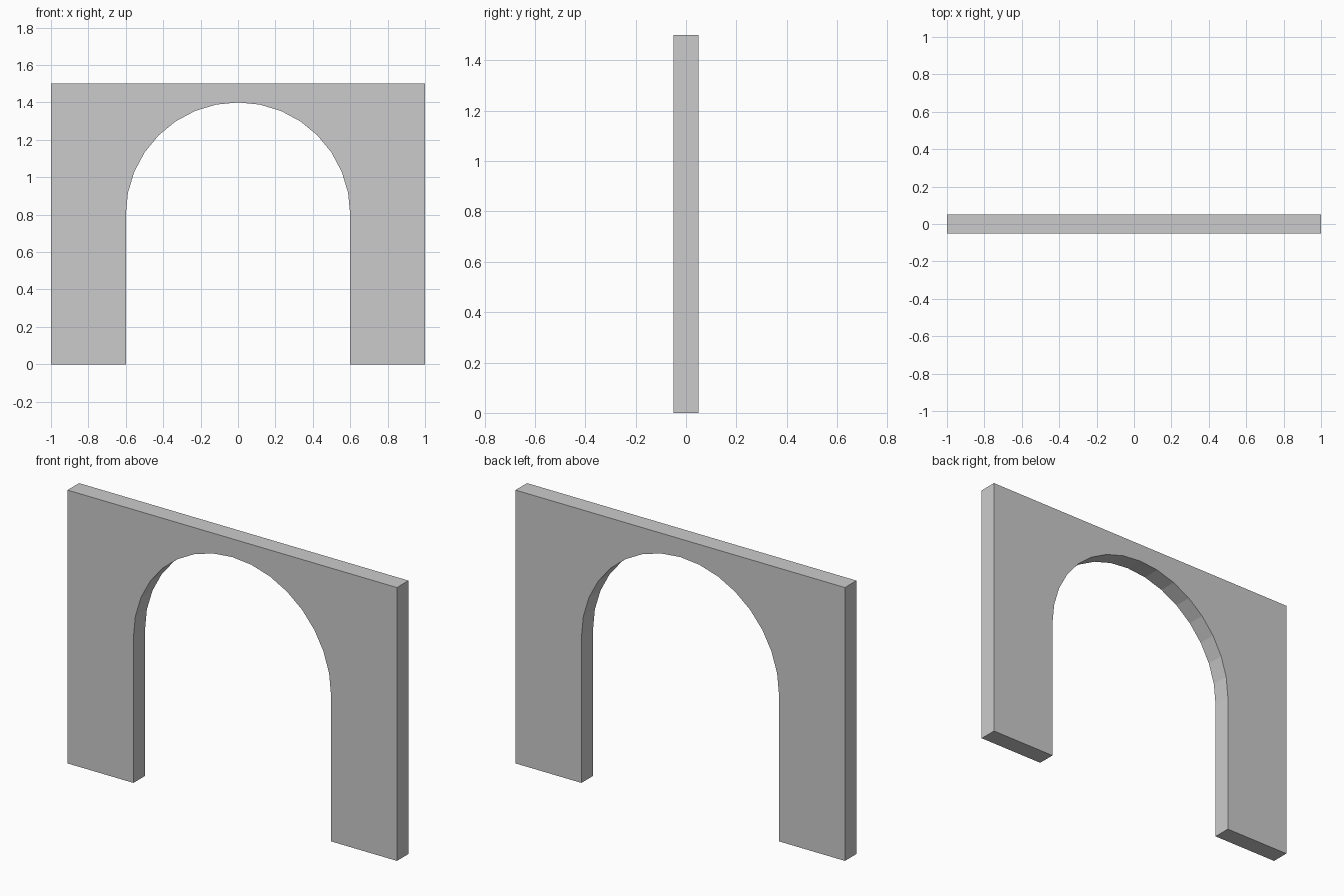
import bpy, bmesh
from math import sin, cos, pi

if "Cube" in bpy.data.objects:
    bpy.data.objects.remove(bpy.data.objects["Cube"])

HALF_WIDTH, HEIGHT, DEPTH = 1.0, 1.5, 0.1
RADIUS, SPRING_Z, SEGMENTS = 0.6, 0.8, 16

# Front outline: outer rectangle, then the doorway with its round top
outline = [(RADIUS, 0), (HALF_WIDTH, 0), (HALF_WIDTH, HEIGHT),
           (-HALF_WIDTH, HEIGHT), (-HALF_WIDTH, 0), (-RADIUS, 0)]
for i in range(SEGMENTS + 1):
    a = pi - pi * i / SEGMENTS
    outline.append((RADIUS * cos(a), SPRING_Z + RADIUS * sin(a)))

# Extrude the outline through the wall thickness
bm = bmesh.new()
face = bm.faces.new([bm.verts.new((x, -DEPTH / 2, z)) for x, z in outline])
ext = bmesh.ops.extrude_face_region(bm, geom=[face], use_keep_orig=True)
moved = [g for g in ext["geom"] if isinstance(g, bmesh.types.BMVert)]
bmesh.ops.translate(bm, verts=moved, vec=(0, DEPTH, 0))
bmesh.ops.recalc_face_normals(bm, faces=bm.faces)

mesh = bpy.data.meshes.new("arch_wall")
bm.to_mesh(mesh)
bm.free()
bpy.context.collection.objects.link(bpy.data.objects.new("arch_wall", mesh))
